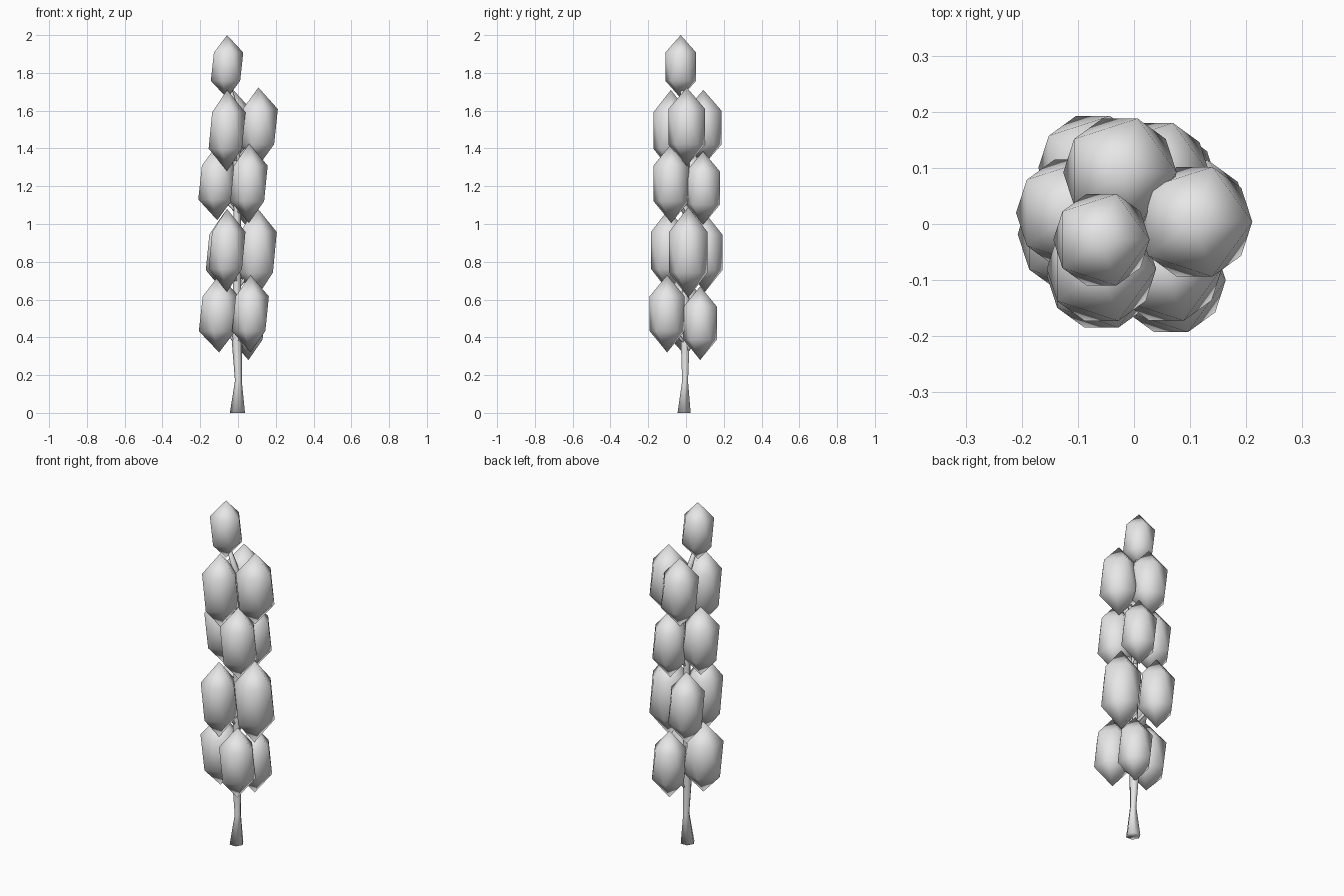
import bpy, bmesh, math
from mathutils import Matrix, Vector

cube = bpy.data.objects.get("Cube")
if cube:
    bpy.data.objects.remove(cube, do_unlink=True)

# One plain grey for the whole plant
grey = bpy.data.materials.new("light_grey")
grey.use_nodes = True
colour = (0.8, 0.8, 0.8, 1)
grey.diffuse_color = colour
grey.node_tree.nodes["Principled BSDF"].inputs["Base Color"].default_value = colour


def finish(bm, name):
    bmesh.ops.recalc_face_normals(bm, faces=bm.faces)
    for face in bm.faces:
        face.smooth = True
    mesh = bpy.data.meshes.new(name)
    bm.to_mesh(mesh)
    bm.free()
    mesh.materials.append(grey)
    obj = bpy.data.objects.new(name, mesh)
    bpy.context.collection.objects.link(obj)
    return obj


def grain(name, x, y, z, radius, half_height):
    """Twenty-sided kernel, stretched upright."""
    bm = bmesh.new()
    bmesh.ops.create_icosphere(bm, subdivisions=1, radius=1)
    bmesh.ops.transform(bm, verts=bm.verts, matrix=Matrix.Translation((x, y, z))
                        @ Matrix.Diagonal((radius, radius, half_height, 1)))
    return finish(bm, name)


def tube(name, path, sides=6):
    """Rings of varying radius joined along a path of x, y, z, radius."""
    bm = bmesh.new()
    rings = []
    for x, y, z, r in path:
        rings.append([bm.verts.new(Vector((x, y, z)) + r * Vector((math.cos(a), math.sin(a), 0)))
                      for a in (math.tau * i / sides for i in range(sides))])
    for low, high in zip(rings, rings[1:]):
        for i in range(sides):
            j = (i + 1) % sides
            bm.faces.new((low[i], low[j], high[j], high[i]))
    bm.faces.new(rings[0])
    bm.faces.new(rings[-1])
    return finish(bm, name)


# Kernels in whorls of three, each whorl turned from the one below
whorls = {
    "lower": [(0.066, -0.1, 0.525, 0.109, 0.205),
              (-0.1, -0.018, 0.525, 0.12, 0.205),
              (0.055, 0.075, 0.475, 0.104, 0.195)],
    "lower_middle": [(0.098, 0.012, 0.85, 0.12, 0.24),
                     (-0.058, -0.092, 0.86, 0.109, 0.22),
                     (-0.073, 0.1, 0.85, 0.109, 0.21)],
    "upper_middle": [(0.058, -0.078, 1.215, 0.111, 0.21),
                     (-0.11, 0.02, 1.22, 0.112, 0.2),
                     (0.04, 0.09, 1.19, 0.106, 0.195)],
    "upper": [(0.108, 0.004, 1.515, 0.115, 0.208),
              (-0.058, -0.08, 1.495, 0.109, 0.215),
              (-0.025, 0.092, 1.51, 0.113, 0.2)],
}
for level, kernels in whorls.items():
    for number, kernel in enumerate(kernels, 1):
        grain(f"{level}_grain_{number}", *kernel)
grain("top_grain", -0.058, -0.028, 1.833, 0.096, 0.167)

# Stalk, flared at the foot and leaning to the top kernel
tube("stalk", [(-0.003, -0.01, 0, 0.04),
               (0.002, -0.005, 0.17, 0.018),
               (-0.006, -0.004, 0.38, 0.027),
               (-0.005, -0.002, 0.8, 0.02),
               (-0.005, 0, 1.2, 0.02),
               (-0.008, 0, 1.58, 0.02),
               (-0.05, -0.024, 1.74, 0.012)])

# Short stems joining each kernel to the stalk
for level, kernels in whorls.items():
    for number, (x, y, z, r, h) in enumerate(kernels, 1):
        tube(f"{level}_stem_{number}", [(-0.005, 0, z - h * 0.8, 0.012),
                                        (x * 0.7, y * 0.7, z - h * 0.4, 0.012)], 5)
